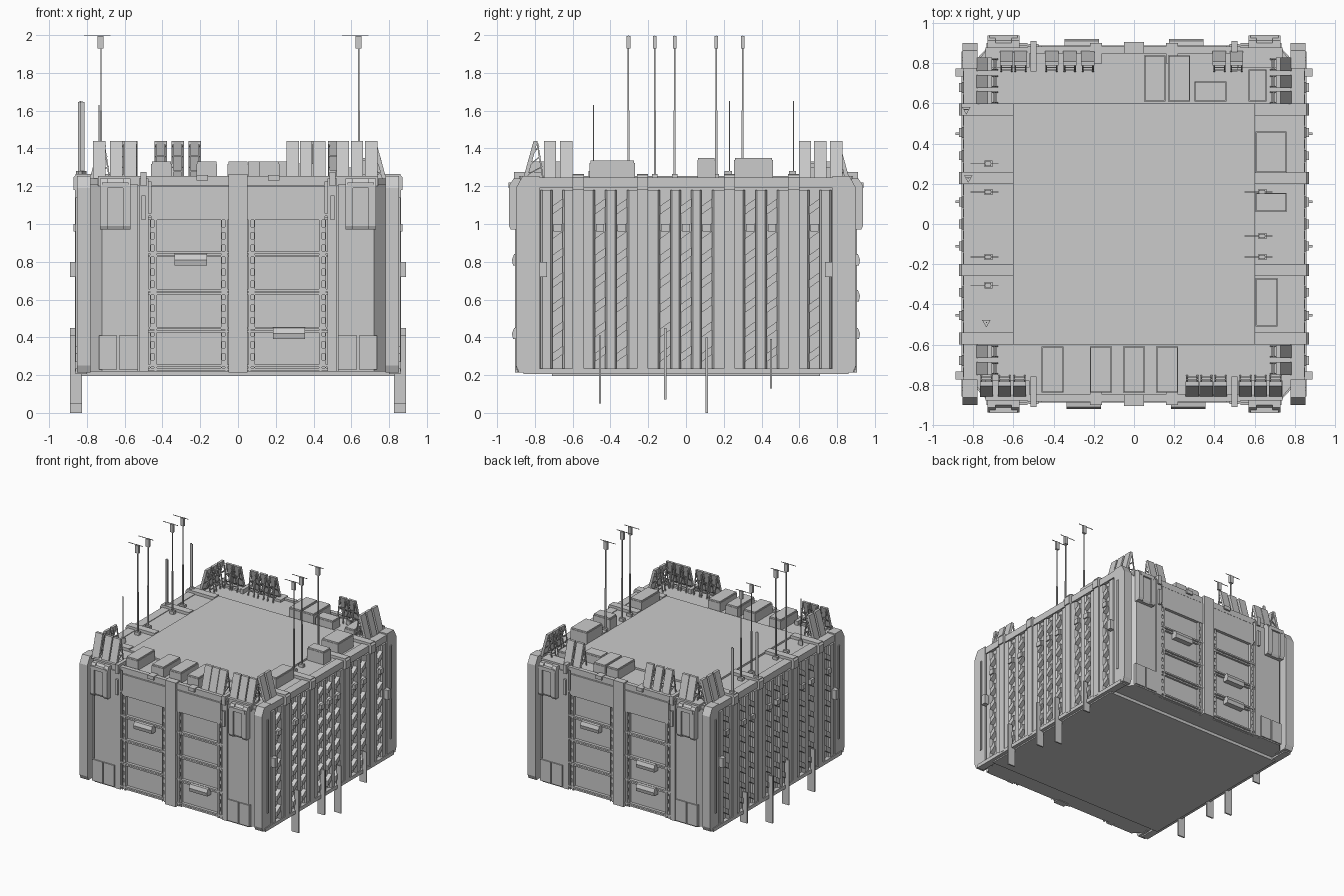
import bpy, bmesh, math
from mathutils import Matrix, Vector

ROT = Matrix.Rotation(math.pi, 4, 'Z')
ID = Matrix.Identity(4)
MX = Matrix.Diagonal((-1, 1, 1, 1))
MY = Matrix.Diagonal((1, -1, 1, 1))


class Part:
    """Collects simple solids into one named mesh object."""
    def __init__(self, name):
        self.name, self.bm = name, bmesh.new()

    def prism(self, pts, vec, m=ID):
        vec = Vector(vec)
        a = [self.bm.verts.new(m @ Vector(p)) for p in pts]
        b = [self.bm.verts.new(m @ (Vector(p) + vec)) for p in pts]
        self.bm.faces.new(a)
        self.bm.faces.new(b[::-1])
        n = len(a)
        for i in range(n):
            self.bm.faces.new((a[i], b[i], b[(i + 1) % n], a[(i + 1) % n]))

    def box(self, x0, x1, y0, y1, z0, z1, m=ID):
        self.prism([(x0, y0, z0), (x1, y0, z0), (x1, y1, z0), (x0, y1, z0)], (0, 0, z1 - z0), m)

    def bar(self, p, q, w, m=ID):
        p, q = Vector(p), Vector(q)
        r = (q - p).to_track_quat('Z', 'Y').to_matrix().to_4x4()
        h = w / 2
        self.box(-h, h, -h, h, 0, (q - p).length, m @ Matrix.Translation(p) @ r)

    def done(self):
        bmesh.ops.recalc_face_normals(self.bm, faces=self.bm.faces)
        me = bpy.data.meshes.new(self.name)
        self.bm.to_mesh(me)
        self.bm.free()
        bpy.context.collection.objects.link(bpy.data.objects.new(self.name, me))


# Core hull with cut corners, roof plate and floor lip
p = Part("hull")
x, y, cx, cy = 0.79, 0.865, 0.735, 0.80
p.prism([(-x, -cy, .22), (-cx, -y, .22), (cx, -y, .22), (x, -cy, .22),
         (x, cy, .22), (cx, y, .22), (-cx, y, .22), (-x, cy, .22)], (0, 0, 1.02))
p.done()
p = Part("roof_plate")
p.box(-.6, .6, -.6, .6, 1.23, 1.255)
p.done()
p = Part("floor_lip")
p.box(-.83, .83, -.71, .71, .195, .225)
p.done()

# Front and back facades (back is the front turned round)
p = Part("facade_frames")
d = Part("door_ladders")
c = Part("corner_panels")
for m in (ID, ROT):
    p.box(-.05, .05, -.905, -.85, .215, 1.265, m)
    p.box(-.53, .53, -.885, -.85, 1.225, 1.255, m)
    for s in (ID, MX):
        t = m @ s
        p.box(.05, .46, -.89, -.85, 1.02, 1.2, t)
        p.box(.05, .46, -.885, -.85, 1.205, 1.24, t)
        p.box(.475, .525, -.895, -.85, .22, 1.24, t)
        p.box(.49, .51, -.912, -.85, 1.02, 1.15, t)
        p.box(.485, .515, -.91, -.76, 1.2, 1.275, t)
        p.box(.16, .22, -.9, -.8, 1.23, 1.26, t)
        # door rails, rungs and studs
        for xx in (.055, .43):
            d.box(xx + .03, xx + .035, -.888, -.85, .22, 1.02, t)
            d.box(xx, xx + .015, -.888, -.85, .22, 1.02, t)
            for k in range(12):
                zz = .25 + k * .064
                d.box(xx + .008, xx + .035, -.884, -.85, zz, zz + .03, t)
        for k in range(5):
            zz = .225 + k * .2
            d.box(.05, .475, -.882, -.85, zz, zz + .012, t)
            d.box(.05, .475, -.89, -.85, zz + .018, zz + .03, t)
        # corner panel with lower plates
        c.prism([(.53, -.86, .22), (.53, -.89, .22), (.72, -.89, .22),
                 (.78, -.825, .22), (.78, -.79, .22)], (0, 0, .99), t)
        c.box(.53, .63, -.9, -.86, .23, .41, t)
        c.box(.64, .735, -.9, -.86, .23, .41, t)
        c.box(.52, .74, -.88, -.78, 1.2, 1.255, t)
p.done()
d.done()
c.done()

# Hanging boxes high on the corner panels
p = Part("hanging_boxes")
for m in (ID, MX, MY, ROT):
    prof = lambda xx, o: [(xx, -.86, .97), (xx, -.915 - o, .97), (xx, -.925 - o, .99),
                          (xx, -.925 - o, 1.2), (xx, -.9 - o, 1.24), (xx, -.86, 1.24)]
    p.prism(prof(.575, 0), (.15, 0, 0), m)
    for xx in (.57, .69):
        p.prism(prof(xx, .013), (.04, 0, 0), m)
    p.box(.58, .72, -.94, -.86, 1.19, 1.22, m)
p.done()

# Door handles
p = Part("door_handles")
for m, spots in ((ID, ((-.25, .81), (.27, .42))), (ROT, ((-.26, .81), (.26, .62), (.26, .42)))):
    for hx, hz in spots:
        p.prism([(hx - .085, -.87, hz - .03), (hx - .085, -.915, hz - .03), (hx - .085, -.922, hz),
                 (hx - .085, -.91, hz + .03), (hx - .085, -.87, hz + .035)], (.17, 0, 0), m)
p.done()

# Side walls: end columns, ribbed plates and slanted ties in the slots
slots = (-.68, -.455, -.34, -.11, 0, .11, .34, .455, .68)
w = Part("side_walls")
t = Part("slanted_ties")
e = Part("end_columns")
b = Part("roof_straps")
for m in (ID, MX):
    w.box(.78, .825, -.86, .86, .22, 1.24, m)
    edges = [-.77] + [v for s in slots for v in (s - .027, s + .027)] + [.77]
    for a, z in zip(edges[::2], edges[1::2]):
        w.prism([(.82, a, .225), (.84, a, .225), (.852, a + .01, .225),
                 (.852, z - .01, .225), (.84, z, .225), (.82, z, .225)], (0, 0, .955), m)
    w.box(.78, .85, -.86, .86, 1.19, 1.245, m)
    w.box(.80, .86, -.86, .86, .205, .235, m)
    for s in slots:
        for k in range(7):
            zz = .27 + k * .13
            t.prism([(.82, s - .028, zz), (.82, s + .028, zz + .04),
                     (.82, s + .028, zz + .085), (.82, s - .028, zz + .045)], (.04, 0, 0), m)
        t.box(.85, .872, s - .022, s + .022, .96, 1.0, m)
    for s in (ID, MY):
        e.prism([(.78, -.775, .215), (.78, -.885, .215), (.78, -.9, .25), (.78, -.9, 1.19),
                 (.78, -.865, 1.255), (.78, -.775, 1.255)], (.073, 0, 0), m @ s)
        e.box(.85, .86, -.83, -.815, .35, 1.14, m @ s)
        e.box(.84, .89, -.775, -.735, .72, .8, m @ s)
    for yy in (-.57, -.23, .23, .57):
        b.box(.6, .86, yy - .03, yy + .03, 1.22, 1.265, m)
        b.prism([(.82, yy - .03, 1.265), (.855, yy - .03, 1.265), (.872, yy - .03, 1.245),
                 (.872, yy - .03, 1.18), (.82, yy - .03, 1.18)], (0, .06, 0), m)
        b.box(.82, .862, yy - .03, yy + .03, .22, 1.2, m)
for q in (w, t, e, b):
    q.done()

# Downward hanging blades along both sides
p = Part("hanging_blades")
for m in (ID, MX):
    for yy, z0, z1 in ((.11, 0, .4), (-.455, .05, .41), (-.11, .07, .45), (.45, .13, .39)):
        p.box(.825, .89, yy - .006, yy + .006, z0, .23, m)
        p.box(.85, .89, yy - .006, yy + .006, .22, z1, m)
p.done()

# Roof crates: x range, y range, top height
p = Part("roof_crates")
crates = [(v - .055, v + .055, -.84, -.61, 1.33) for v in (-.405, -.165, 0, .165)]
crates += [(.05, .157, .61, .84, 1.33), (.17, .28, .61, .84, 1.33), (.3, .46, .61, .71, 1.32),
           (.57, .66, .61, .77, 1.3), (.605, .715, -.51, -.27, 1.335),
           (.605, .76, .06, .155, 1.35), (.605, .76, .255, .46, 1.35)]
for x0, x1, y0, y1, z in crates:
    g = .012
    p.box(x0, x1, y0, y1, 1.23, z - g)
    p.box(x0 + .004, x1 - .004, y0 + .004, y1 - .004, z - g, z)
p.done()

# Leaning panels with truss backs
p = Part("leaning_panels")
t = Part("panel_trusses")


def fin(px, py, ang):
    m = Matrix.Translation((px, py, 0)) @ Matrix.Rotation(ang, 4, 'Z')
    h = .033
    p.prism([(-h, 0, 1.24), (-h, .055, 1.44), (-h, .077, 1.44), (-h, .022, 1.24)], (2 * h, 0, 0), m)
    for xx in (-.026, .026):
        t.bar((xx, .105, 1.24), (xx, .075, 1.43), .008, m)
        for k in range(3):
            z = 1.26 + k * .055
            t.bar((xx, .02 + k * .016, z), (xx, .102 - k * .009, z + .045), .006, m)
    for z, yy in ((1.28, .099), (1.36, .086)):
        t.bar((-.03, yy, z), (.03, yy, z), .007, m)


for v in (-.735, -.645, -.57, .29, .36, .43, .555, .63, .705):
    fin(v, -.862, 0)
for v in (-.635, -.565, -.41, -.32, -.23, .425, .51):
    fin(v, .865, math.pi)
for v in (-.72, -.635, .63, .71, .795):
    fin(.785, v, math.pi / 2)
    fin(-.785, v, -math.pi / 2)
p.done()
t.done()

# Tall poles with a small head box and a thin wire
p = Part("antenna_poles")
for px, py in [(.64, v) for v in (.16, -.06, -.165)] + [(-.725, v) for v in (.3, .16, -.165, -.305)]:
    p.box(px - .02, px + .02, py - .015, py + .015, 1.23, 1.265)
    p.bar((px, py, 1.24), (px, py, 1.6), .011)
    p.bar((px, py, 1.6), (px, py, 1.98), .007)
    p.box(px - .018, px + .013, py - .01, py + .01, 1.93, 1.996)
    p.bar((px - .09, py, 1.997), (px + .05, py, 1.997), .004)
p.done()

# Thin whips on three-sided feet
p = Part("whip_antennas")
for px, py, z in ((-.835, .57, 1.65), (-.825, .23, 1.65), (-.735, -.49, 1.63)):
    tri = [(px + .025 * math.cos(a), py + .025 * math.sin(a), 1.235)
           for a in (math.radians(d) for d in (-90, 30, 150))]
    p.prism(tri, (0, 0, .045))
    p.bar((px, py, 1.25), (px, py, z), .006)
    if px < -.8:
        p.box(px - .012, px + .012, py - .002, py + .002, 1.27, z - .005)
p.done()
